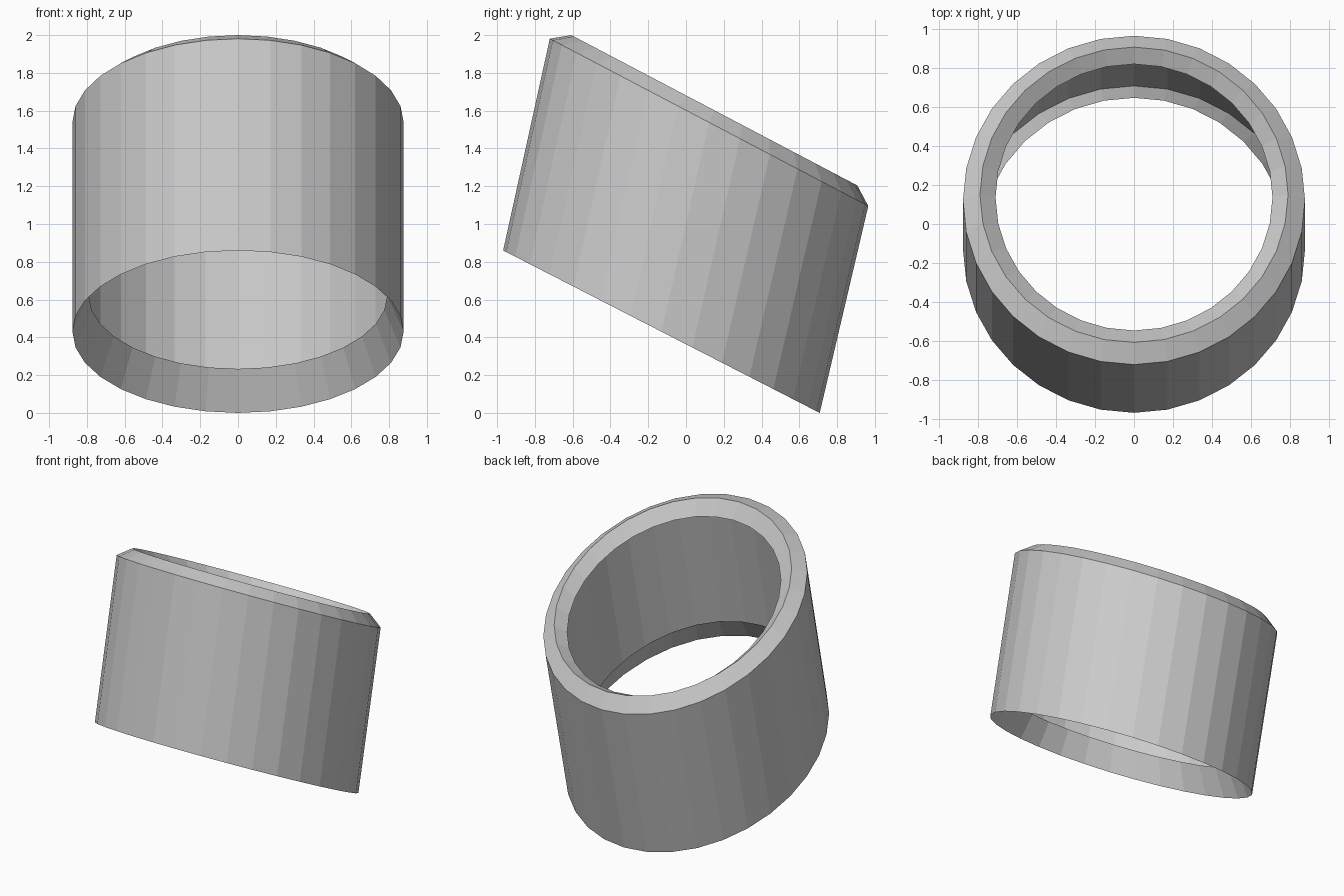
import bpy, bmesh, math

if "Cube" in bpy.data.objects:
    bpy.data.objects.remove(bpy.data.objects["Cube"])

SIDES = 32

# Tilted rings: centre y, centre z, half width in x, half depth in y, rise in z
RINGS = [
    (-0.11, 0.62, 0.79, 0.757, 0.387),    # inner edge of the bottom lip
    (-0.13, 0.43, 0.877, 0.838, 0.43),    # bottom rim
    (0.122, 1.538, 0.877, 0.843, 0.443),  # top rim
    (0.15, 1.602, 0.79, 0.757, 0.398),    # top of the chamfer
    (0.137, 1.53, 0.71, 0.683, 0.36),     # edge of the opening
]


def add_ring(bm, cy, cz, rx, ry, rise):
    verts = []
    for i in range(SIDES):
        a = 2 * math.pi * i / SIDES
        verts.append(bm.verts.new((rx * math.cos(a),
                                   cy + ry * math.sin(a),
                                   cz - rise * math.sin(a))))
    return verts


# Open collar: a single skin bridged from ring to ring
bm = bmesh.new()
rings = [add_ring(bm, *r) for r in RINGS]
for low, high in zip(rings, rings[1:]):
    for i in range(SIDES):
        j = (i + 1) % SIDES
        bm.faces.new((low[i], low[j], high[j], high[i]))

mesh = bpy.data.meshes.new("slanted_collar")
bm.to_mesh(mesh)
bm.free()
collar = bpy.data.objects.new("slanted_collar", mesh)
bpy.context.collection.objects.link(collar)
